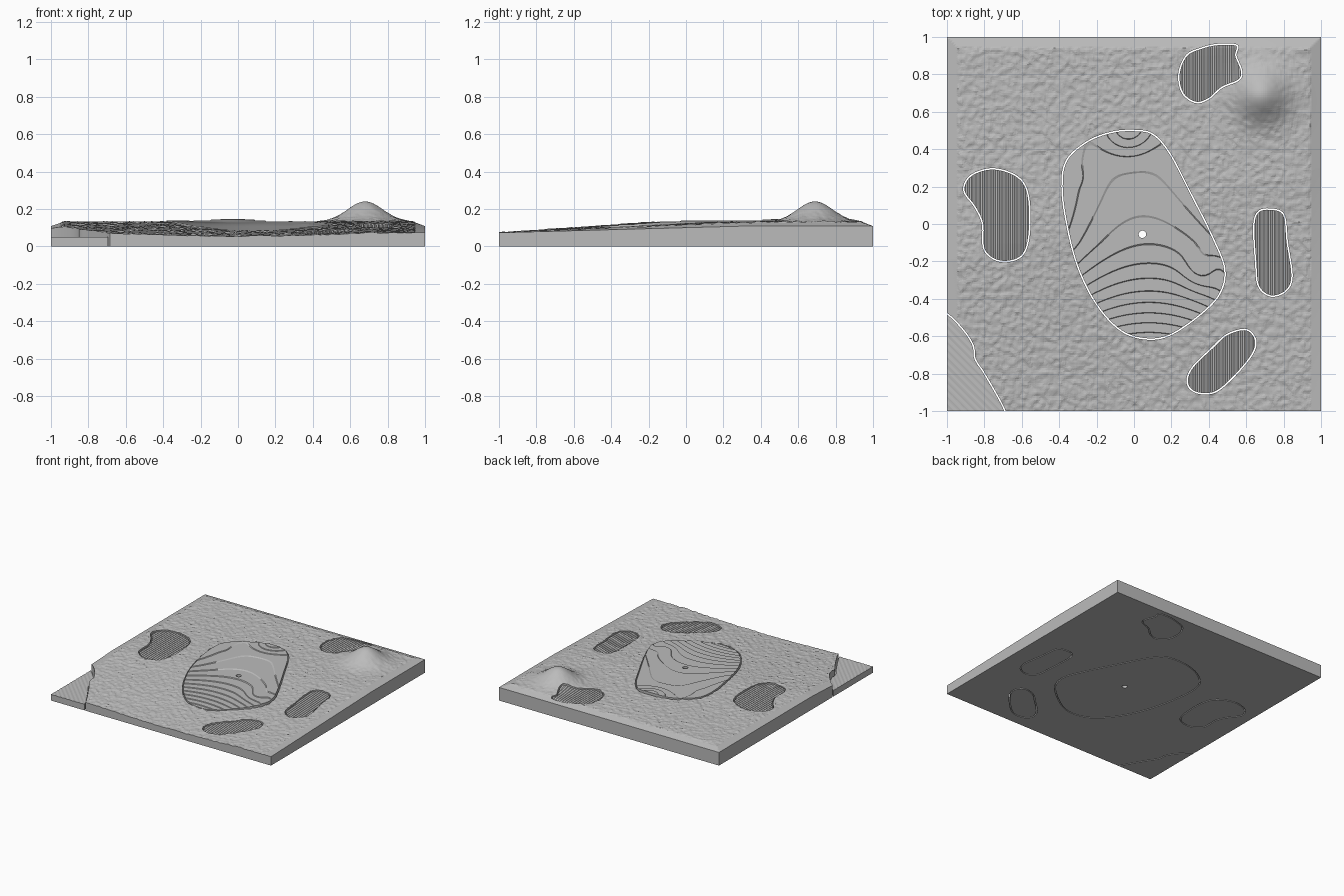
import bpy, bmesh, math
from mathutils import Vector, noise

cube = bpy.data.objects.get("Cube")
if cube:
    bpy.data.objects.remove(cube, do_unlink=True)

grey = bpy.data.materials.new("plain grey")
grey.use_nodes = True
tone = (0.5, 0.5, 0.5, 1)
grey.diffuse_color = tone
grey.node_tree.nodes["Principled BSDF"].inputs["Base Color"].default_value = tone

GAP = 0.004      # clearance on each side of every insert
STEP = 0.005     # height of one terrace on the green


# --- Height functions -------------------------------------------------------
def gauss(x, y, cx, cy, r):
    return math.exp(-((x - cx) ** 2 + (y - cy) ** 2) / (2 * r * r))


def ground(x, y):
    """Smooth ground: rises to the back, falls at the rim, with one mound."""
    reach = 0.8 + 0.25 * (x + 1)
    t = min(1, (y + 1) / reach)
    front = 0.055 + 0.018 * min(1, (x / 0.7) ** 2)
    rim = max(0, 1 - min(1 - abs(x), 1 - y) / 0.065)
    mound = 0.11 * gauss(x, y, 0.68, 0.69, 0.095)
    return front * (1 - t) + 0.13 * t - 0.022 * t * min(1, rim) + mound


def rough_ground(x, y):
    """Ground with a grassy grain that stops at the rim and on the mound."""
    inside = min(1 - abs(x), 1 - y) > 0.055
    grain = 0
    if inside:
        grain = noise.noise(Vector((x * 38 + y * 14, y * 38 - x * 14, 0.5)))
    return ground(x, y) + 0.006 * grain * (1 - gauss(x, y, 0.68, 0.69, 0.13))


def ridged_sand(x, y):
    side = 1 if round(x / 0.01) % 2 else -1
    return ground(x, y) - 0.006 + 0.003 * side


def rippled_water(x, y):
    return 0.05 + 0.0012 * math.sin((x + y) * 150)


def green_slope(x, y):
    """Valley running up the middle, with a bump at the back."""
    dx = x - 0.08 + 0.2 * max(0, y + 0.1)
    h = 0.083 + 0.049 * math.tanh((y + 0.6) / 0.5) + 0.07 * dx * dx
    h += 0.018 * gauss(x, y, -0.03, 0.52, 0.1)
    h += 0.005 * gauss(x, y, 0.36, -0.25, 0.07)
    h -= 0.005 * gauss(x, y, 0.46, -0.24, 0.06)
    return h + 0.002 * gauss(x, y, -0.32, 0.25, 0.03)


# --- Outlines ---------------------------------------------------------------
def smooth_loop(points, parts=8):
    """Closed Catmull-Rom curve through the points."""
    pts = [Vector(p) for p in points]
    n, out = len(pts), []
    for i in range(n):
        a, b, c, d = (pts[(i + j) % n] for j in (-1, 0, 1, 2))
        for k in range(parts):
            t = k / parts
            out.append(0.5 * (2 * b + (c - a) * t
                              + (2 * a - 5 * b + 4 * c - d) * t * t
                              + (3 * b - a - 3 * c + d) * t ** 3))
    return out


def offset(loop, dist):
    """Move a clockwise loop outward by dist."""
    n, out = len(loop), []
    for i in range(n):
        t = (loop[(i + 1) % n] - loop[i - 1]).normalized()
        out.append(loop[i] + Vector((-t.y, t.x)) * dist)
    return out


# --- Solids -----------------------------------------------------------------
def finish(bm, name):
    bmesh.ops.recalc_face_normals(bm, faces=bm.faces[:])
    mesh = bpy.data.meshes.new(name)
    bm.to_mesh(mesh)
    bm.free()
    ob = bpy.data.objects.new(name, mesh)
    bpy.context.collection.objects.link(ob)
    return ob


def prism(loop):
    bm = bmesh.new()
    face = bm.faces.new([bm.verts.new((p.x, p.y, -1)) for p in loop])
    top = bmesh.ops.extrude_face_region(bm, geom=[face], use_keep_orig=True)
    moved = [g for g in top["geom"] if isinstance(g, bmesh.types.BMVert)]
    bmesh.ops.translate(bm, verts=moved, vec=(0, 0, 2))
    ob = finish(bm, "cutter")
    ob.hide_render = True
    return ob


def terrace(bm):
    """Cut the sheet along its contours and flatten the bands between them."""
    for v in bm.verts:
        v.co.z /= STEP
    levels = [v.co.z for v in bm.verts]
    for k in range(math.floor(min(levels)), math.ceil(max(levels)) + 1):
        for z in (k - 0.03, k + 0.03):
            bmesh.ops.bisect_plane(
                bm, geom=bm.verts[:] + bm.edges[:] + bm.faces[:], dist=1e-5,
                plane_co=(0, 0, z), plane_no=(0, 0, 1))
    for v in bm.verts:
        k = round(v.co.z)
        v.co.z = STEP * (k + 0.5 * max(-1, min(1, (v.co.z - k) / 0.03)))
    bmesh.ops.triangulate(bm, faces=bm.faces[:])


def slab(name, low, high, sx, sy, height, stepped=False):
    """Solid block whose top follows a height function."""
    bm = bmesh.new()
    bmesh.ops.create_grid(bm, x_segments=round((high[0] - low[0]) / sx),
                          y_segments=max(1, round((high[1] - low[1]) / sy)), size=1)
    for v in bm.verts:
        x = low[0] + (high[0] - low[0]) * (v.co.x + 1) / 2
        y = low[1] + (high[1] - low[1]) * (v.co.y + 1) / 2
        v.co = (x, y, height(x, y))
    bmesh.ops.triangulate(bm, faces=bm.faces[:])
    if stepped:
        terrace(bm)
    # Side walls and floor
    border = [e for e in bm.edges if e.is_boundary]
    made = bmesh.ops.extrude_edge_only(bm, edges=border)["geom"]
    for v in made:
        if isinstance(v, bmesh.types.BMVert):
            v.co.z = 0
    middle = bm.verts.new(((low[0] + high[0]) / 2, (low[1] + high[1]) / 2, 0))
    for e in made:
        if isinstance(e, bmesh.types.BMEdge) and e.is_boundary:
            bm.faces.new((e.verts[0], e.verts[1], middle))
    ob = finish(bm, name)
    ob.data.materials.append(grey)
    return ob


def cut(ob, cutters):
    """Apply (operation, loop) pairs to an object and drop the cutters."""
    helpers = []
    for operation, loop in cutters:
        helper = prism(loop)
        mod = ob.modifiers.new("cut", "BOOLEAN")
        mod.operation, mod.solver, mod.object = operation, "MANIFOLD", helper
        helpers.append(helper)
    graph = bpy.context.evaluated_depsgraph_get()
    mesh = bpy.data.meshes.new_from_object(ob.evaluated_get(graph))
    ob.modifiers.clear()
    ob.data = mesh
    for helper in helpers:
        bpy.data.objects.remove(helper, do_unlink=True)


def insert(name, loop, sx, sy, height, stepped=False, holes=()):
    """Separate piece that fills one opening of the ground."""
    xs, ys = [p.x for p in loop], [p.y for p in loop]
    grid = 0.02
    low = [max(-1, math.floor(min(a) / grid - 0.5) * grid) for a in (xs, ys)]
    high = [min(1, math.ceil(max(a) / grid + 0.5) * grid) for a in (xs, ys)]
    ob = slab(name, low, high, sx, sy, height, stepped)
    cut(ob, [("INTERSECT", offset(loop, -GAP))] + [("DIFFERENCE", h) for h in holes])


# --- Shapes, clockwise from the top -----------------------------------------
green = smooth_loop([(0, .5), (.1, .48), (.19, .38), (.3, .17), (.42, -.07),
                     (.485, -.24), (.46, -.37), (.36, -.48), (.2, -.59),
                     (.07, -.615), (-.07, -.57), (-.2, -.43), (-.3, -.23),
                     (-.36, 0), (-.385, .2), (-.36, .34), (-.25, .44), (-.12, .49)])
bunkers = {
    "left": [(.56, -.05), (.6, -.17), (.71, -.2), (.8, -.14), (.81, 0),
             (.85, .09), (.91, .18), (.87, .26), (.75, .295), (.62, .25), (.565, .15)],
    "right": [(.72, .08), (.8, .05), (.82, -.1), (.845, -.28), (.81, -.36),
              (.73, -.385), (.665, -.33), (.65, -.2), (.64, -.02), (.66, .06)],
    "front": [(.6, -.565), (.65, -.62), (.63, -.7), (.53, -.82), (.43, -.9),
              (.33, -.9), (.285, -.85), (.31, -.77), (.42, -.66), (.5, -.59)],
    "back": [(.36, .94), (.45, .96), (.55, .955), (.545, .9), (.575, .82),
             (.56, .77), (.47, .73), (.4, .67), (.33, .65), (.26, .7),
             (.24, .8), (.28, .9)],
}
bunkers["left"] = [(-x, y) for x, y in bunkers["left"]]
bunkers = {side: smooth_loop(points) for side, points in bunkers.items()}
pond = smooth_loop([(-1, -.48), (-.91, -.57), (-.86, -.65), (-.85, -.72),
                    (-.8, -.8), (-.73, -.92), (-.69, -1), (-.66, -1.1),
                    (-1.1, -1.1), (-1.1, -.44)])
cup = [Vector((0.045 + 0.02 * math.sin(a), -0.055 + 0.02 * math.cos(a)))
       for a in (math.tau * i / 24 for i in range(24))]

# --- Parts ------------------------------------------------------------------
base = slab("ground", (-1, -1), (1, 1), 0.01, 0.01, rough_ground)
cut(base, [("DIFFERENCE", offset(loop, GAP))
           for loop in (green, pond, *bunkers.values())])
insert("putting_green", green, 0.02, 0.02, green_slope, True, [cup])
insert("corner_pond", pond, 0.01, 0.01, rippled_water)
for side, loop in bunkers.items():
    insert(side + "_bunker", loop, 0.01, 0.04, ridged_sand)
